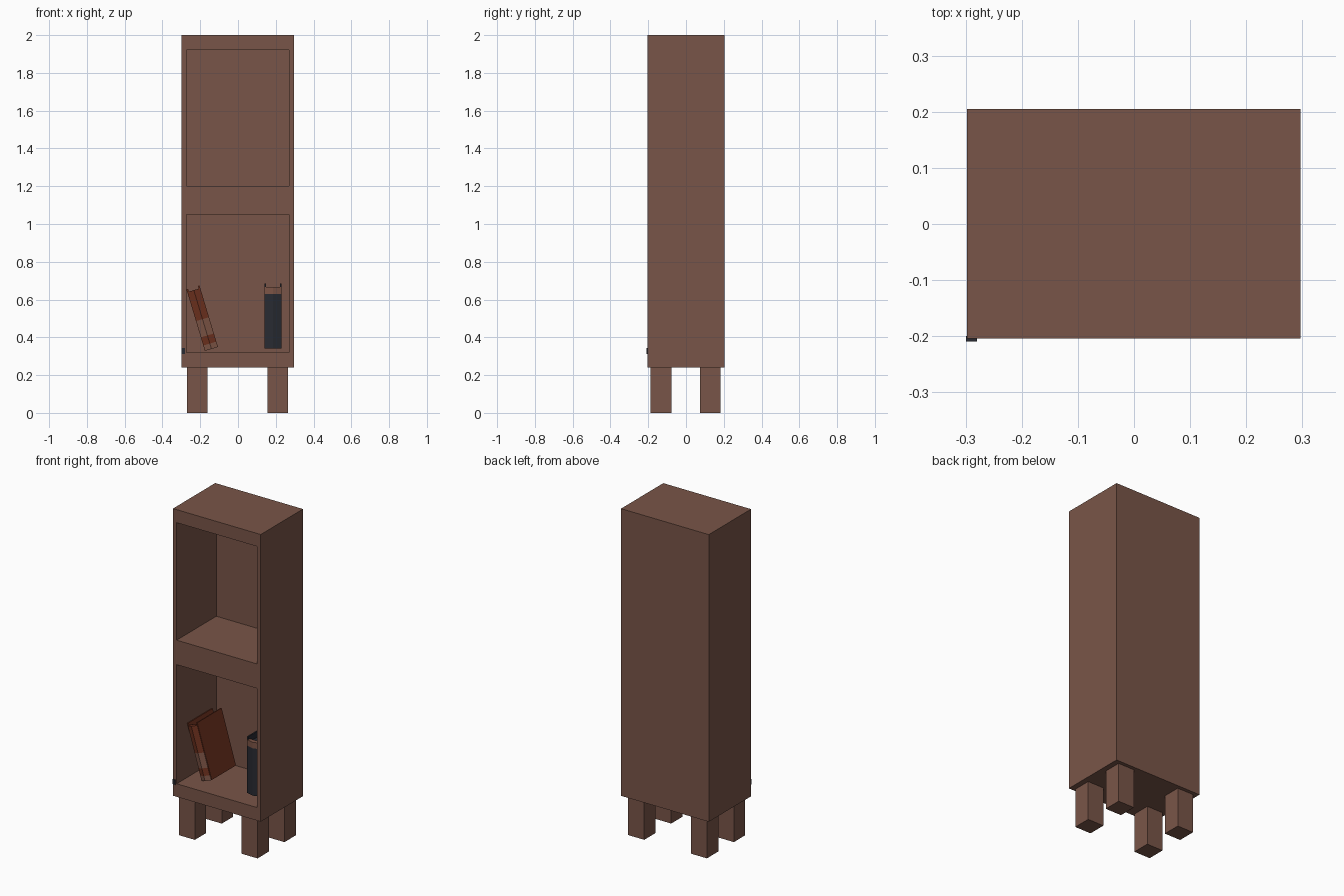
import bpy, bmesh, math
from mathutils import Matrix

if "Cube" in bpy.data.objects:
    bpy.data.objects.remove(bpy.data.objects["Cube"])


def material(name, rgb):
    m = bpy.data.materials.new(name)
    m.diffuse_color = (*rgb, 1)
    m.use_nodes = True
    m.node_tree.nodes["Principled BSDF"].inputs["Base Color"].default_value = m.diffuse_color
    return m


WOOD = material("brown wood", (0.191, 0.091, 0.065))
RED = material("rust red leather", (0.15, 0.03, 0.013))
DARK = material("dark slate", (0.021, 0.023, 0.031))
TAN = material("faded brown band", (0.2, 0.088, 0.06))


def prism(name, pts, z0, z1, mat, matrix=None):
    """Extrude an xy outline from z0 to z1."""
    bm = bmesh.new()
    face = bm.faces.new([bm.verts.new((x, y, z0)) for x, y in pts])
    ext = bmesh.ops.extrude_face_region(bm, geom=[face])
    top = [v for v in ext["geom"] if isinstance(v, bmesh.types.BMVert)]
    bmesh.ops.translate(bm, verts=top, vec=(0, 0, z1 - z0))
    bmesh.ops.recalc_face_normals(bm, faces=bm.faces)
    me = bpy.data.meshes.new(name)
    bm.to_mesh(me)
    bm.free()
    me.materials.append(mat)
    ob = bpy.data.objects.new(name, me)
    bpy.context.collection.objects.link(ob)
    if matrix:
        me.transform(matrix)
    return ob


def box(name, x0, x1, y0, y1, z0, z1, mat, matrix=None):
    return prism(name, [(x0, y0), (x1, y0), (x1, y1), (x0, y1)], z0, z1, mat, matrix)


# Cabinet with two open compartments
cabinet = box("cabinet", -0.298, 0.297, -0.204, 0.205, 0.24, 2.0, WOOD)
for z0, z1 in ((0.32, 1.05), (1.20, 1.92)):
    cutter = box("compartment_cutter", -0.273, 0.27, -0.3, 0.18, z0, z1, WOOD)
    cutter.hide_render = True
    mod = cabinet.modifiers.new("compartment", "BOOLEAN")
    mod.operation, mod.solver, mod.object = "DIFFERENCE", "EXACT", cutter
    bpy.context.view_layer.objects.active = cabinet
    bpy.ops.object.modifier_apply(modifier=mod.name)
    bpy.data.objects.remove(cutter)

# Four square legs
for x in (-0.27, 0.155):
    for y in (-0.188, 0.073):
        box("leg", x, x + 0.109, y, y + 0.11, 0, 0.24, WOOD)


def book(name, w, h, depth, cover, spine, matrix):
    """Two cover boards, a page block and a faceted spine split into bands."""
    t = 0.009
    for side, x in (("left", 0), ("right", w - t)):
        box(f"{name}_{side}_cover", x, x + t, 0.015, depth, 0, h, cover, matrix)
    box(f"{name}_pages", t, w - t, 0.03, depth - 0.012, 0.01, h - 0.035, DARK, matrix)
    outline = [(0.002, 0.03), (0.002, 0.012), (w / 2, 0), (w - 0.002, 0.012), (w - 0.002, 0.03)]
    for z0, z1, mat in spine:
        prism(f"{name}_spine", outline, z0, z1, mat, matrix)


# Red book leaning on the left wall
lean = Matrix.Translation((-0.175, -0.118, 0.328)) @ Matrix.Rotation(math.radians(-16.7), 4, "Y")
book("red_book", 0.072, 0.34, 0.25, RED,
     [(0, 0.03, TAN), (0.03, 0.075, RED), (0.075, 0.165, TAN), (0.165, 0.325, RED)], lean)

# Dark book standing on the right
book("dark_book", 0.092, 0.345, 0.25, DARK,
     [(0, 0.29, DARK), (0.29, 0.327, TAN)], Matrix.Translation((0.139, -0.125, 0.34)))

# Small catch on the front left edge
box("front_catch", -0.299, -0.28, -0.209, -0.2, 0.313, 0.343, DARK)
